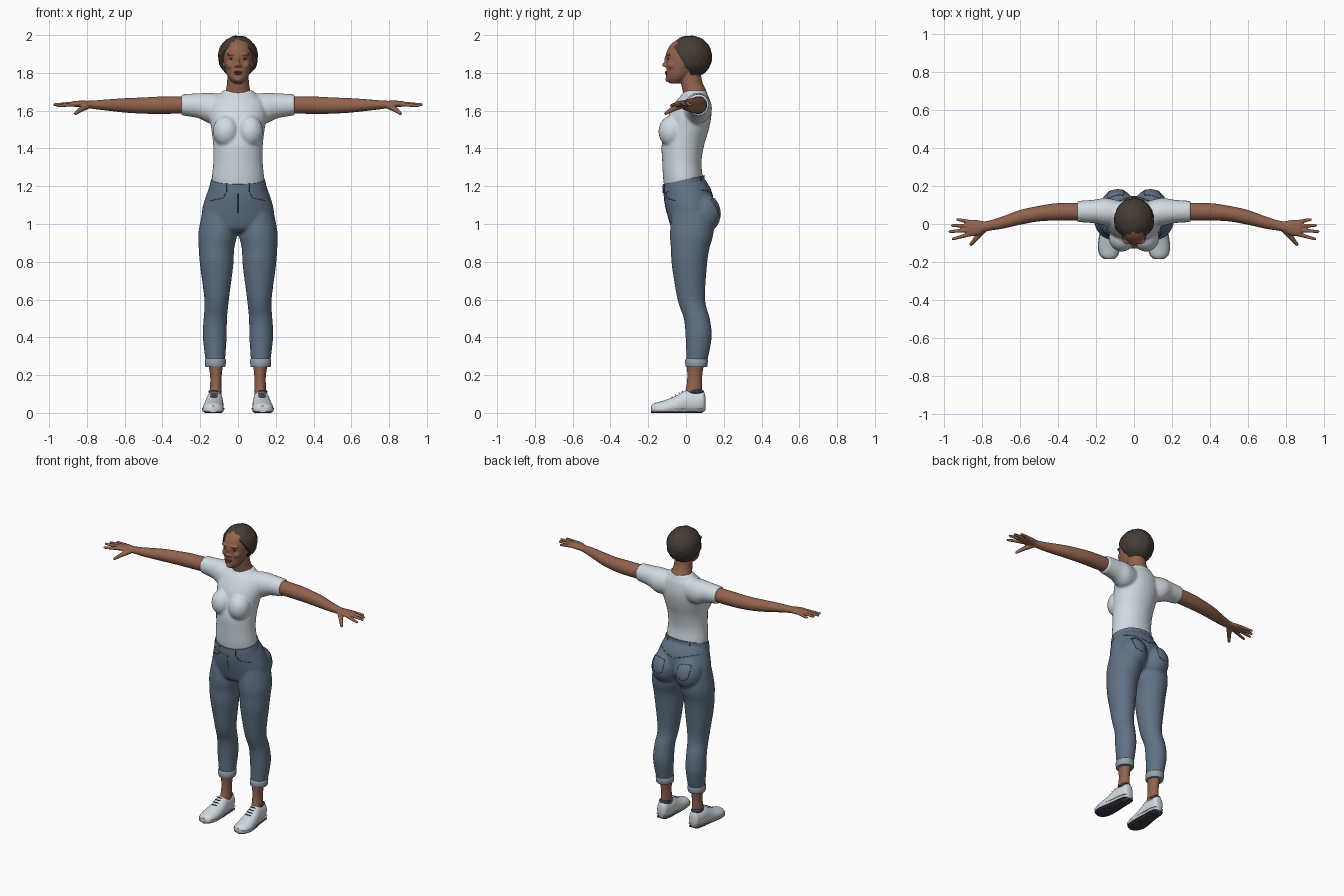
import bpy, bmesh, math, random
from mathutils import Vector, Matrix
from mathutils.bvhtree import BVHTree

random.seed(4)
if "Cube" in bpy.data.objects:
    bpy.data.objects.remove(bpy.data.objects["Cube"])


def material(name, rgb):
    m = bpy.data.materials.new(name)
    m.use_nodes = True
    m.diffuse_color = (*rgb, 1)
    m.node_tree.nodes["Principled BSDF"].inputs["Base Color"].default_value = (*rgb, 1)
    return m


skin = material("brown skin", (.29, .125, .075))
white = material("white cloth", (.64, .71, .76))
denim = material("blue denim", (.12, .17, .235))
pale = material("pale denim", (.3, .36, .42))
hair_mat = material("dark hair", (.06, .045, .035))
dark = material("dark stitching", (.035, .045, .06))
lip_mat = material("lips", (.2, .06, .05))


def loft(bm, rows, axis="z", sides=32, steps=5, tilt=0, clip=None, grow=0):
    """Skin smooth elliptical rings; each row is x, y, z and two radii."""
    u, v = {"z": ("100", "010"), "x": ("010", "001"), "y": ("100", "001")}[axis]
    u, v = Vector(map(int, u)), Vector(map(int, v))
    pts = [Vector(r) for r in [rows[0], *rows, rows[-1]]]
    path = []
    for a, b, c, d in zip(pts, pts[1:], pts[2:], pts[3:]):
        for i in range(steps):
            t = i / steps
            path.append(.5 * (2 * b + (c - a) * t + (2 * a - 5 * b + 4 * c - d) * t * t
                              + (3 * b - a - 3 * c + d) * t ** 3))
    path.append(pts[-1])
    rings = []
    for p in path:
        ring = []
        for k in range(sides):
            g = math.tau * k / sides
            co = Vector(p[:3]) + u * (p[3] + grow) * math.cos(g) + v * (p[4] + grow) * math.sin(g)
            co.z += tilt * co.y
            if clip:
                co.z = min(max(co.z, clip[0]), clip[1])
            ring.append(bm.verts.new(co))
        rings.append(ring)
    for a, b in zip(rings, rings[1:]):
        for k in range(sides):
            j = (k + 1) % sides
            bm.faces.new((a[k], a[j], b[j], b[k]))
    bm.faces.new(rings[0])
    bm.faces.new(rings[-1])


def ball(bm, centre, radii, detail=3):
    mat = Matrix.Translation(centre) @ Matrix.Diagonal((*radii, 1))
    return bmesh.ops.create_icosphere(bm, subdivisions=detail, radius=1, matrix=mat)["verts"]


def finger(bm, start, end, r1, r2):
    a, b = Vector(start), Vector(end)
    turn = (b - a).to_track_quat("Z", "Y").to_matrix().to_4x4()
    bmesh.ops.create_cone(bm, cap_ends=True, segments=12, radius1=r1, radius2=r2,
                          depth=(b - a).length, matrix=Matrix.Translation((a + b) / 2) @ turn)
    ball(bm, b, (r2, r2, r2), 2)


def mirror(bm):
    geom = bmesh.ops.duplicate(bm, geom=bm.verts[:] + bm.edges[:] + bm.faces[:])["geom"]
    for v in geom:
        if isinstance(v, bmesh.types.BMVert):
            v.co.x *= -1


def finish(bm, name, mat, voxel=0, smooth=0):
    bmesh.ops.recalc_face_normals(bm, faces=bm.faces[:])
    me = bpy.data.meshes.new(name)
    bm.to_mesh(me)
    bm.free()
    me.materials.append(mat)
    me.polygons.foreach_set("use_smooth", [True] * len(me.polygons))
    me.set_sharp_from_angle(angle=math.radians(45))
    ob = bpy.data.objects.new(name, me)
    bpy.context.collection.objects.link(ob)
    if voxel:
        r = ob.modifiers.new("blend", "REMESH")
        r.mode, r.voxel_size, r.use_smooth_shade = "VOXEL", voxel, True
        s = ob.modifiers.new("soften", "SMOOTH")
        s.factor, s.iterations = .5, smooth
    return ob


# Shirt: sleeves and bust are mirrored, then blended with the torso
bm = bmesh.new()
loft(bm, [(.04, .05, 1.61, .06, .07), (.14, .063, 1.612, .074, .082), (.21, .066, 1.626, .062, .066),
          (.3, .066, 1.631, .056, .056)], "x")
ball(bm, (.063, -.073, 1.49), (.07, .073, .085))
mirror(bm)
loft(bm, [(0, -.01, 1.16, .13, .1), (0, -.016, 1.24, .138, .105), (0, -.022, 1.33, .131, .104),
          (0, -.016, 1.42, .132, .113), (0, .005, 1.5, .141, .116), (0, .022, 1.58, .152, .113),
          (0, .038, 1.65, .14, .09), (0, .046, 1.685, .1, .069), (0, .05, 1.708, .078, .057)])
finish(bm, "shirt", white, .008, 5)

# Jeans: legs and seat blended with the hips
bm = bmesh.new()
loft(bm, [(.1, .035, 1.06, .09, .11), (.107, .03, .95, .103, .115), (.114, .022, .87, .094, .102),
          (.113, .018, .78, .088, .093), (.113, .028, .6, .065, .073), (.12, .057, .5, .062, .069),
          (.123, .067, .4, .063, .069), (.12, .057, .27, .051, .055)])
ball(bm, (.087, .085, 1.055), (.092, .1, .11))
mirror(bm)
loft(bm, [(0, -.012, 1.225, .141, .107), (0, .01, 1.15, .168, .125), (0, .025, 1.06, .191, .122),
          (0, .025, .99, .17, .1), (0, .025, .96, .1, .06)], tilt=.2)
jeans = finish(bm, "jeans", denim, .008, 5)

bm = bmesh.new()
loft(bm, [(0, -.007, 1.19, .154, .117), (0, -.012, 1.21, .149, .112), (0, -.013, 1.237, .143, .11)], tilt=.22)
band = finish(bm, "waistband", denim)

# Rolled trouser cuffs
bm = bmesh.new()
loft(bm, [(.12, .055, .243, .049, .053), (.12, .055, .247, .054, .058), (.12, .056, .28, .056, .06),
          (.12, .057, .288, .05, .055)], steps=2)
mirror(bm)
finish(bm, "cuffs", pale)

# Bare ankles
bm = bmesh.new()
loft(bm, [(.12, .03, .07, .034, .05), (.118, .042, .13, .031, .042), (.117, .046, .19, .03, .039),
          (.118, .05, .27, .04, .046)])
mirror(bm)
finish(bm, "ankles", skin)

# Arms and hands
bm = bmesh.new()
loft(bm, [(.25, .066, 1.631, .046, .046), (.4, .064, 1.629, .046, .046), (.5, .055, 1.627, .041, .043),
          (.6, .035, 1.628, .039, .038), (.7, .006, 1.63, .032, .029), (.78, -.012, 1.632, .027, .021),
          (.83, -.02, 1.635, .041, .018), (.87, -.022, 1.636, .043, .015), (.885, -.022, 1.635, .034, .011)], "x")
for base, tip in (((.86, .009, 1.636), (.93, .024, 1.63)), ((.865, -.01, 1.637), (.958, -.008, 1.632)),
                  ((.865, -.032, 1.637), (.972, -.04, 1.632)), ((.86, -.052, 1.634), (.955, -.079, 1.626))):
    finger(bm, base, tip, .012, .008)
finger(bm, (.795, -.03, 1.627), (.835, -.078, 1.604), .018, .013)
finger(bm, (.835, -.078, 1.604), (.86, -.108, 1.585), .013, .009)
mirror(bm)
finish(bm, "arms", skin, .004, 3)

# Head, neck, nose, cheeks and ears
bm = bmesh.new()
ball(bm, (.035, -.068, 1.842), (.03, .03, .03))
ball(bm, (.028, -.088, 1.9), (.032, .019, .01))
ball(bm, (.011, -.106, 1.838), (.01, .011, .008))
ball(bm, (.078, .005, 1.855), (.008, .018, .03))
mirror(bm)
loft(bm, [(0, -.052, 1.745, .025, .036), (0, -.046, 1.768, .047, .058), (0, -.03, 1.8, .063, .075),
          (0, -.015, 1.85, .075, .089), (0, -.006, 1.9, .078, .099), (0, .003, 1.95, .068, .084),
          (0, .01, 1.98, .04, .05)])
loft(bm, [(0, .055, 1.64, .09, .06), (0, .046, 1.7, .067, .063), (0, .03, 1.75, .058, .057),
          (0, .02, 1.82, .056, .056)])
ball(bm, (0, -.109, 1.843), (.013, .018, .012))
ball(bm, (0, -.1, 1.868), (.009, .015, .03))
ball(bm, (0, -.096, 1.765), (.02, .014, .013))
finish(bm, "head", skin, .004, 3)

# Painted-on face parts
bm = bmesh.new()
ball(bm, (0, -.1, 1.804), (.024, .012, .006))
ball(bm, (0, -.099, 1.795), (.02, .012, .006))
finish(bm, "lips", lip_mat)
bm = bmesh.new()
ball(bm, (.032, -.091, 1.876), (.013, .009, .005))
ball(bm, (.033, -.094, 1.9), (.018, .012, .003))
mirror(bm)
finish(bm, "eyes_and_brows", hair_mat)

# Hair: lumpy cap cut away along the slanted hairline
bm = bmesh.new()
for v in ball(bm, (0, .022, 1.885), (.106, .115, .113), 4):
    v.co.z = min(v.co.z, 2)
    v.co += (v.co - Vector((0, .02, 1.885))) * random.uniform(-.03, .02)
cut = bmesh.ops.bisect_plane(bm, geom=bm.verts[:] + bm.edges[:] + bm.faces[:], plane_co=(0, -.078, 1.96),
                             plane_no=(0, -1, -.62), clear_outer=True)["geom_cut"]
bmesh.ops.contextual_create(bm, geom=[e for e in cut if isinstance(e, bmesh.types.BMEdge)])
finish(bm, "hair", hair_mat)

# Shoes: one foot shape clipped into upper, sole and tread
foot = [(.12, .102, .055, .02, .035), (.121, .09, .06, .034, .055), (.122, .05, .055, .042, .06),
        (.124, 0, .055, .045, .064), (.128, -.06, .035, .052, .052), (.132, -.12, .025, .055, .04),
        (.132, -.165, .022, .045, .03), (.131, -.185, .02, .022, .018)]
for name, mat, low, high, grow in (("shoe_uppers", white, .015, .2, 0), ("shoe_soles", white, .006, .026, .004),
                                   ("shoe_treads", dark, 0, .007, .002)):
    bm = bmesh.new()
    loft(bm, foot, "y", clip=(low, high), grow=grow)
    mirror(bm)
    finish(bm, name, mat)

# Shoe collars and laces
bm = bmesh.new()
ball(bm, (.121, .05, .112), (.036, .046, .016))
for i in range(4):
    ball(bm, (.125 + .001 * i, -.02 - .018 * i, .115 - .01 * i), (.023, .003, .003), 2)
mirror(bm)
finish(bm, "collars_and_laces", dark)

# Stitched seams, snapped to the cloth
graph = bpy.context.evaluated_depsgraph_get()
graph.update()


def seam(name, target, points, width=.0016, both=True):
    tree = BVHTree.FromObject(target, graph)
    cu = bpy.data.curves.new(name, "CURVE")
    cu.dimensions, cu.bevel_depth, cu.bevel_resolution = "3D", width, 1
    for side in (1, -1) if both else (1,):
        co = []
        for a, b in zip(points, points[1:]):
            for i in range(9):
                p = Vector(a).lerp(Vector(b), i / 8)
                p.x *= side
                co.append(tree.find_nearest(p)[0])
        line = cu.splines.new("POLY")
        line.points.add(len(co) - 1)
        for point, c in zip(line.points, co):
            point.co = (*c, 1)
    cu.materials.append(dark)
    bpy.context.collection.objects.link(bpy.data.objects.new(name, cu))


seam("front_pockets", jeans, [(.07, -.14, 1.17), (.095, -.14, 1.135), (.165, -.07, 1.125)])
seam("back_pockets", jeans, [(.045, .17, 1.14), (.045, .2, 1.05), (.09, .2, 1.03), (.135, .18, 1.05),
                             (.145, .14, 1.14), (.045, .17, 1.14)])
seam("back_yoke", jeans, [(0, .2, 1.16), (.16, .07, 1.19)])
seam("fly", jeans, [(0, -.15, 1.17), (0, -.14, 1.05)], both=False)
seam("front_loops", band, [(.075, -.15, 1.17), (.075, -.15, 1.21)], .0025)
seam("back_loops", band, [(.09, .1, 1.21), (.09, .1, 1.25)], .0025)
